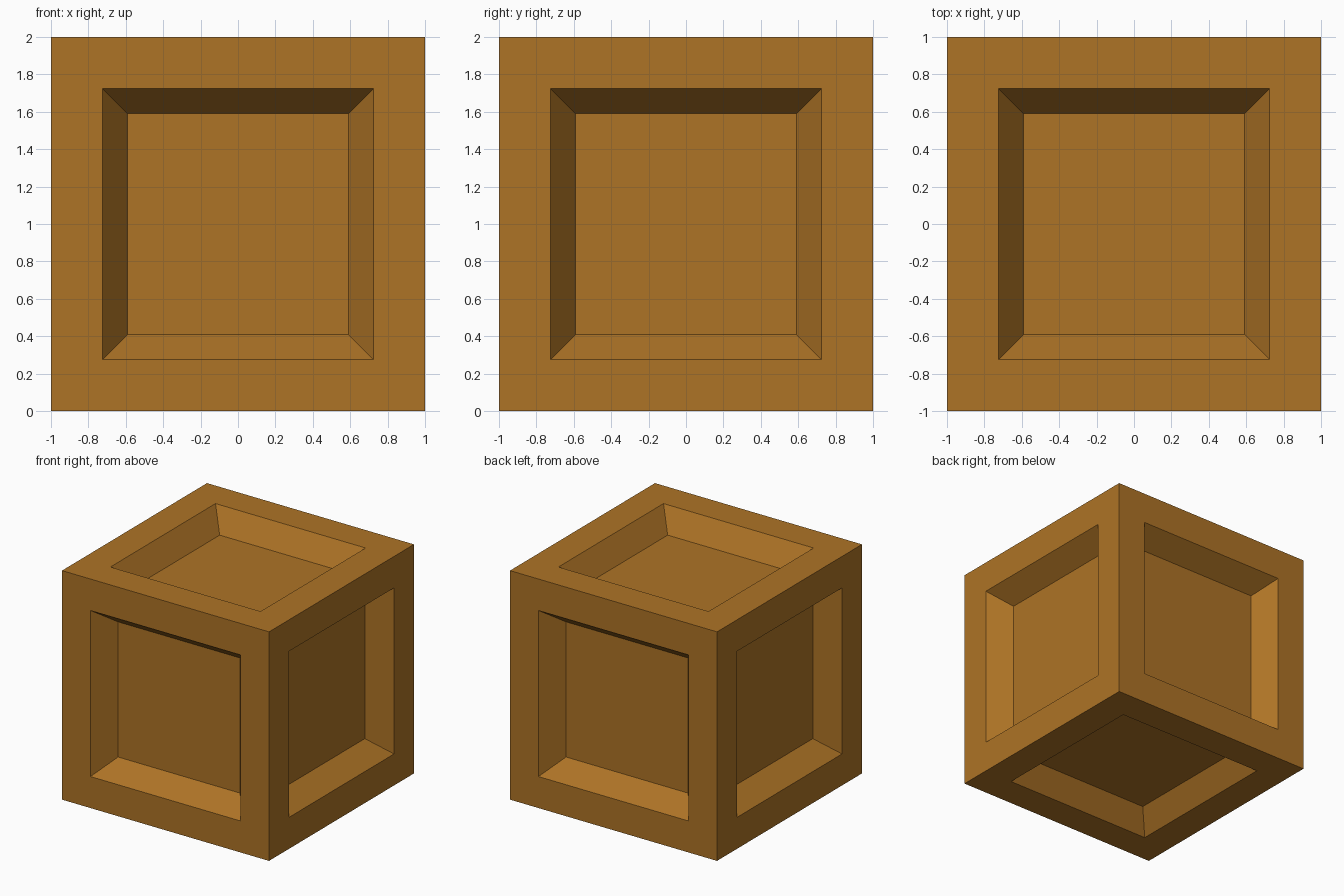
import bpy, bmesh
from mathutils import Matrix

if "Cube" in bpy.data.objects:
    bpy.data.objects.remove(bpy.data.objects["Cube"])

# Wooden crate: a cube with a sloped recessed panel on every side
wood = bpy.data.materials.new("brown_wood")
wood.diffuse_color = (0.42, 0.172, 0.019, 1)
wood.use_nodes = True
wood.node_tree.nodes["Principled BSDF"].inputs["Base Color"].default_value = wood.diffuse_color

bm = bmesh.new()
bmesh.ops.create_cube(bm, size=2, matrix=Matrix.Translation((0, 0, 1)))
panels = bm.faces[:]

# Flat frame around each side
bmesh.ops.inset_individual(bm, faces=panels, thickness=0.275, use_even_offset=True)
# Sloped walls down to the sunken panel
bmesh.ops.inset_individual(bm, faces=panels, thickness=0.135, depth=-0.188, use_even_offset=True)

mesh = bpy.data.meshes.new("crate")
bm.to_mesh(mesh)
bm.free()
mesh.materials.append(wood)
crate = bpy.data.objects.new("crate", mesh)
bpy.context.collection.objects.link(crate)
